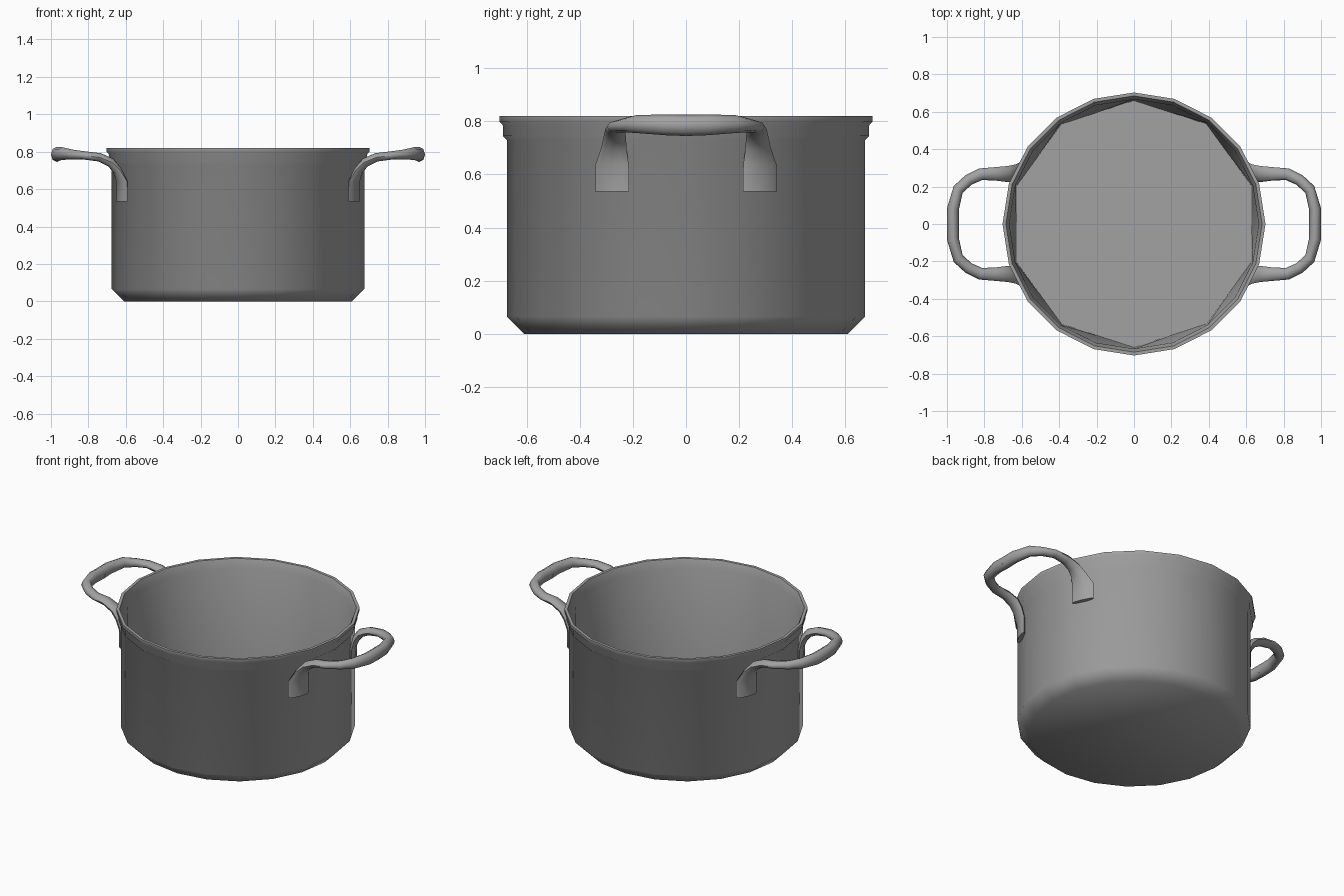
import bpy, bmesh, math
from mathutils import Vector

cube = bpy.data.objects.get("Cube")
if cube:
    bpy.data.objects.remove(cube, do_unlink=True)

# Single grey metal colour
GREY = (0.36, 0.36, 0.36, 1)
metal = bpy.data.materials.new("grey_metal")
metal.use_nodes = True
metal.diffuse_color = GREY
metal.node_tree.nodes["Principled BSDF"].inputs["Base Color"].default_value = GREY


def loft(name, rings, smooth_angle):
    """Skin a list of equal rings, cap both ends and shade."""
    bm = bmesh.new()
    rows = [[bm.verts.new(p) for p in ring] for ring in rings]
    n = len(rows[0])
    for a, b in zip(rows, rows[1:]):
        for i in range(n):
            j = (i + 1) % n
            bm.faces.new((a[i], a[j], b[j], b[i]))
    bm.faces.new(rows[0][::-1])
    bm.faces.new(rows[-1])
    bmesh.ops.recalc_face_normals(bm, faces=bm.faces)
    mesh = bpy.data.meshes.new(name)
    bm.to_mesh(mesh)
    bm.free()
    mesh.materials.append(metal)
    obj = bpy.data.objects.new(name, mesh)
    bpy.context.collection.objects.link(obj)
    bpy.ops.object.select_all(action="DESELECT")
    obj.select_set(True)
    bpy.context.view_layer.objects.active = obj
    bpy.ops.object.shade_smooth_by_angle(angle=math.radians(smooth_angle))
    return obj


# Pot body: twenty-sided outer wall, rolled rim, inner wall to a ten-sided floor
SIDES = 20
profile = [(0.61, 0), (0.675, 0.065), (0.675, 0.73), (0.69, 0.745),
           (0.69, 0.785), (0.703, 0.8), (0.703, 0.82), (0.685, 0.82),
           (0.667, 0.77), (0.66, 0.07)]


def pot_ring(r, z, ten_sided):
    ring = []
    for i in range(SIDES):
        a = math.tau * i / SIDES
        k = r * math.cos(math.pi / 10) if ten_sided and i % 2 == 0 else r
        ring.append((k * math.cos(a), k * math.sin(a), z))
    return ring


loft("pot_body", [pot_ring(r, z, (r, z) == profile[-1]) for r, z in profile], 50)

# Half handle path: x, y, z, heading in degrees, half width, half thickness
path = [(0.62, 0.278, 0.535, 24, 0.07, 0.014),
        (0.62, 0.278, 0.64, 24, 0.068, 0.016),
        (0.645, 0.272, 0.70, 18, 0.05, 0.022),
        (0.68, 0.268, 0.742, 10, 0.043, 0.025),
        (0.74, 0.268, 0.77, 0, 0.036, 0.023),
        (0.82, 0.266, 0.78, -15, 0.032, 0.022),
        (0.885, 0.235, 0.785, -35, 0.03, 0.026),
        (0.94, 0.185, 0.79, -52, 0.03, 0.034),
        (0.968, 0.08, 0.787, -80, 0.032, 0.039),
        (0.968, 0, 0.785, -90, 0.032, 0.04)]
points = [Vector(p[:3]) for p in path]
rings = []
for i, (x, y, z, heading, half_w, half_t) in enumerate(path):
    along = points[min(i + 1, len(path) - 1)] - points[max(i - 1, 0)]
    h = math.radians(heading)
    wide = Vector((-math.sin(h), math.cos(h), 0))
    thick = along.cross(wide).normalized()
    rings.append([points[i] + wide * half_w * math.cos(a) + thick * half_t * math.sin(a)
                  for a in (math.tau * k / 8 for k in range(8))])
handles = loft("side_handles", rings, 60)

# Drop the cap on the symmetry plane, then mirror front/back and left/right
bm = bmesh.new()
bm.from_mesh(handles.data)
bmesh.ops.delete(bm, geom=[f for f in bm.faces if all(abs(v.co.y) < 0.001 for v in f.verts)],
                 context="FACES_ONLY")
bm.to_mesh(handles.data)
bm.free()
mirror = handles.modifiers.new("mirror", "MIRROR")
mirror.use_axis = (True, True, False)
